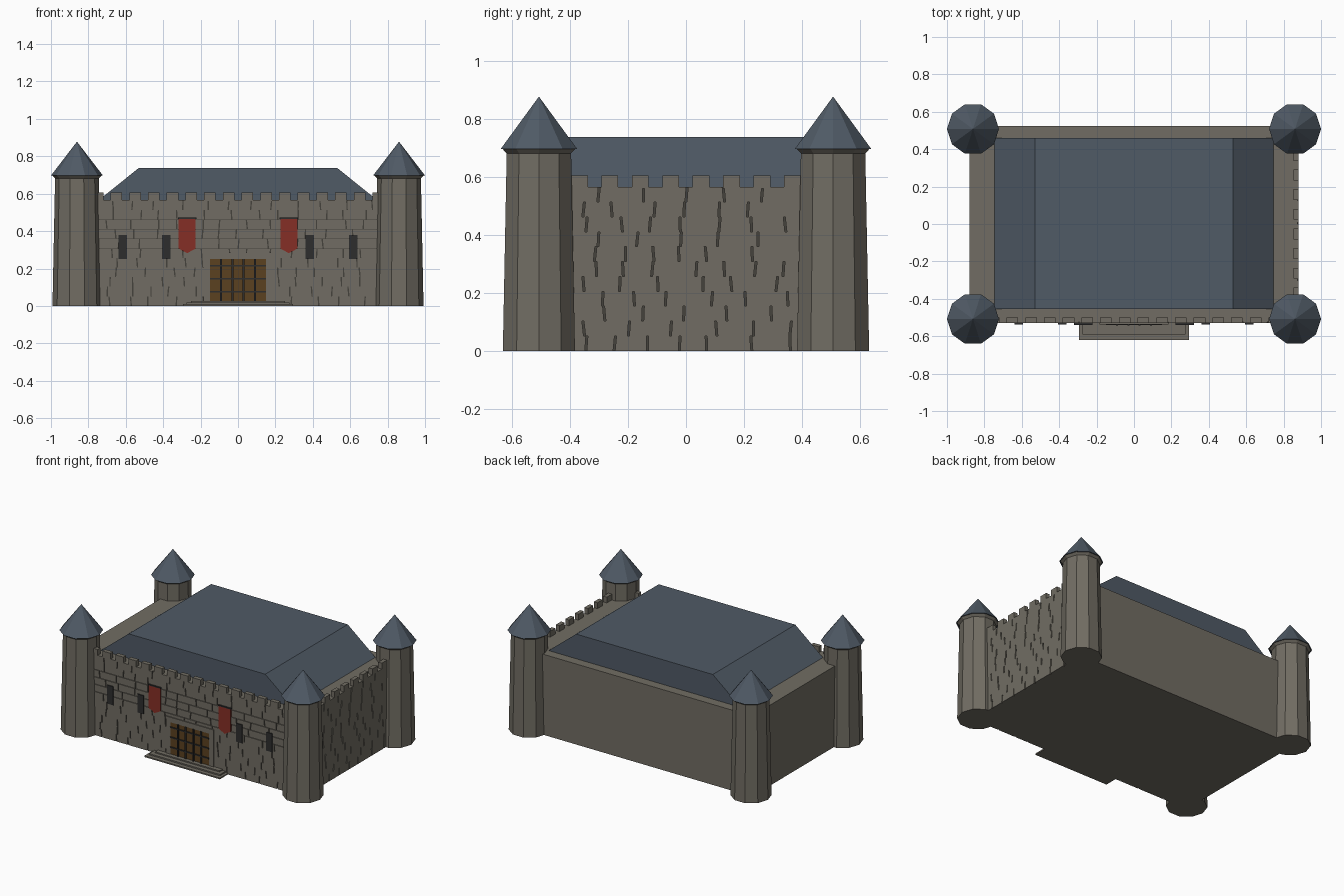
import bpy, bmesh, math, random
from mathutils import Vector

if "Cube" in bpy.data.objects:
    bpy.data.objects.remove(bpy.data.objects["Cube"])

random.seed(4)


def mat(name, r, g, b):
    m = bpy.data.materials.new(name)
    m.diffuse_color = (r, g, b, 1)
    m.use_nodes = True
    m.node_tree.nodes["Principled BSDF"].inputs["Base Color"].default_value = m.diffuse_color
    return m


STONE = mat("stone", .165, .152, .125)
MORTAR = mat("dark_mortar", .058, .054, .046)
SLATE = mat("slate_blue", .080, .103, .132)
RED = mat("banner_red", .235, .028, .019)
WOOD = mat("door_wood", .105, .052, .014)
DARK = mat("dark_iron", .026, .026, .027)


def finish(name, bm, *mats):
    bmesh.ops.recalc_face_normals(bm, faces=bm.faces)
    me = bpy.data.meshes.new(name)
    bm.to_mesh(me)
    bm.free()
    for m in mats:
        me.materials.append(m)
    ob = bpy.data.objects.new(name, me)
    bpy.context.collection.objects.link(ob)
    return ob


def add_prism(bm, base, shift):
    """Extrude a polygon along a vector."""
    vs = [bm.verts.new(p) for p in base]
    f = bm.faces.new(vs)
    r = bmesh.ops.extrude_face_region(bm, geom=[f], use_keep_orig=True)
    top = [g for g in r["geom"] if isinstance(g, bmesh.types.BMVert)]
    bmesh.ops.translate(bm, verts=top, vec=Vector(shift))


def add_box(bm, x0, x1, y0, y1, z0, z1):
    add_prism(bm, [(x0, y0, z0), (x1, y0, z0), (x1, y1, z0), (x0, y1, z0)],
              (0, 0, z1 - z0))


def boxes(name, material, *items):
    bm = bmesh.new()
    for b in items:
        add_box(bm, *b)
    return finish(name, bm, material)


# Keep block; the two bricked sides show mortar between the stones
bm = bmesh.new()
add_box(bm, -.88, .873, -.523, .525, 0, .565)
keep = finish("keep_walls", bm, STONE, MORTAR)
for p in keep.data.polygons:
    if p.normal.y < -.9 or p.normal.x > .9:
        p.material_index = 1


def brick_wall(name, half, place, shift, open_rows):
    """Staggered courses of stones with narrow slanted joints."""
    bm = bmesh.new()
    rows = 11
    h = .565 / rows
    for r in range(rows):
        z0, z1 = r * h, (r + 1) * h
        if r in open_rows:
            z1 -= .003
        u = -half
        lean0 = 0
        while u < half:
            end = u + random.uniform(.085, .16)
            if half - end < .07:
                end = half
            lean1 = random.uniform(-.003, .003) if end < half else 0
            g = .0035
            quad = [(u + g - lean0, z0), (end - g - lean1, z0),
                    (end - g + lean1, z1), (u + g + lean0, z1)]
            add_prism(bm, [place(a, z) for a, z in quad], shift)
            u, lean0 = end, lean1
    return finish(name, bm, STONE)


brick_wall("front_bricks", .79, lambda u, z: (u, -.522, z), (0, -.008, 0), (5, 6, 7, 8))
brick_wall("right_bricks", .44, lambda u, z: (.872, u, z), (.008, 0, 0), ())

# Battlements on the front and right walls
boxes("front_battlements", STONE,
      *[(x - .031, x + .031, -.53, -.50, .56, .606)
        for x in (-.75 + .1 * i for i in range(16))])
boxes("right_battlements", STONE,
      *[(.852, .88, y - .029, y + .029, .56, .606)
        for y in (-.368 + .105 * i for i in range(8))])

# Main roof: flat top with sloping ends
bm = bmesh.new()
add_prism(bm, [(-.745, -.455, .565), (.745, -.455, .565),
               (.53, -.455, .738), (-.53, -.455, .738)], (0, .915, 0))
finish("main_roof", bm, SLATE)


def lathe(name, material, x, y, profile, sides=10):
    """Revolve (radius, z) points into a faceted closed solid."""
    bm = bmesh.new()
    rings = []
    for r, z in profile:
        if r == 0:
            rings.append([bm.verts.new((x, y, z))] * sides)
        else:
            rings.append([bm.verts.new((x + r * math.cos(math.tau * i / sides),
                                        y + r * math.sin(math.tau * i / sides), z))
                          for i in range(sides)])
    for a, b in zip(rings, rings[1:]):
        for i in range(sides):
            j = (i + 1) % sides
            loop = list(dict.fromkeys((a[i], a[j], b[j], b[i])))
            bm.faces.new(loop)
    for ring in (rings[0], rings[-1]):
        if ring[0] is not ring[1]:
            bm.faces.new(ring)
    return finish(name, bm, material)


# Corner towers with flared collars and pointed roofs
for sx, nx in ((-1, "left"), (1, "right")):
    for sy, ny in ((-1, "front"), (1, "back")):
        x, y = sx * .861, sy * .508
        lathe(f"{ny}_{nx}_tower", STONE, x, y,
              [(.131, 0), (.117, .682), (.132, .697)])
        lathe(f"{ny}_{nx}_tower_roof", SLATE, x, y, [(.139, .697), (0, .878)])

# Arrow slit windows
boxes("windows", DARK,
      *[(x - .023, x + .023, -.536, -.525, .25, .38)
        for x in (-.617, -.383, .383, .617)])

# Gate: stone surround, wooden door, iron grid
boxes("gate_surround", STONE,
      (-.185, -.15, -.536, -.52, 0, .285), (.15, .185, -.536, -.52, 0, .285),
      (-.15, .15, -.536, -.52, .25, .285))
boxes("gate_door", WOOD, (-.15, .15, -.533, -.52, .01, .25))
boxes("gate_bars", DARK,
      *[(x - .005, x + .005, -.542, -.532, .02, .25) for x in (-.09, -.03, .03, .09)],
      *[(-.15, .15, -.540, -.532, z - .004, z + .004) for z in (.075, .145, .215)])

# Entrance steps
boxes("steps", STONE,
      (-.293, .293, -.62, -.52, 0, .009),
      (-.275, .275, -.592, -.52, .009, .018),
      (-.25, .25, -.562, -.52, .018, .026))

# Hanging banners with rods
for s, n in ((-1, "left"), (1, "right")):
    c = s * .272
    bm = bmesh.new()
    add_prism(bm, [(c - .046, -.529, .468), (c + .046, -.529, .468),
                   (c + .046, -.529, .307), (c, -.529, .282),
                   (c - .046, -.529, .307)], (0, -.008, 0))
    finish(f"{n}_banner", bm, RED)
    boxes(f"{n}_banner_rod", DARK, (c - .05, c + .05, -.54, -.525, .466, .473))
